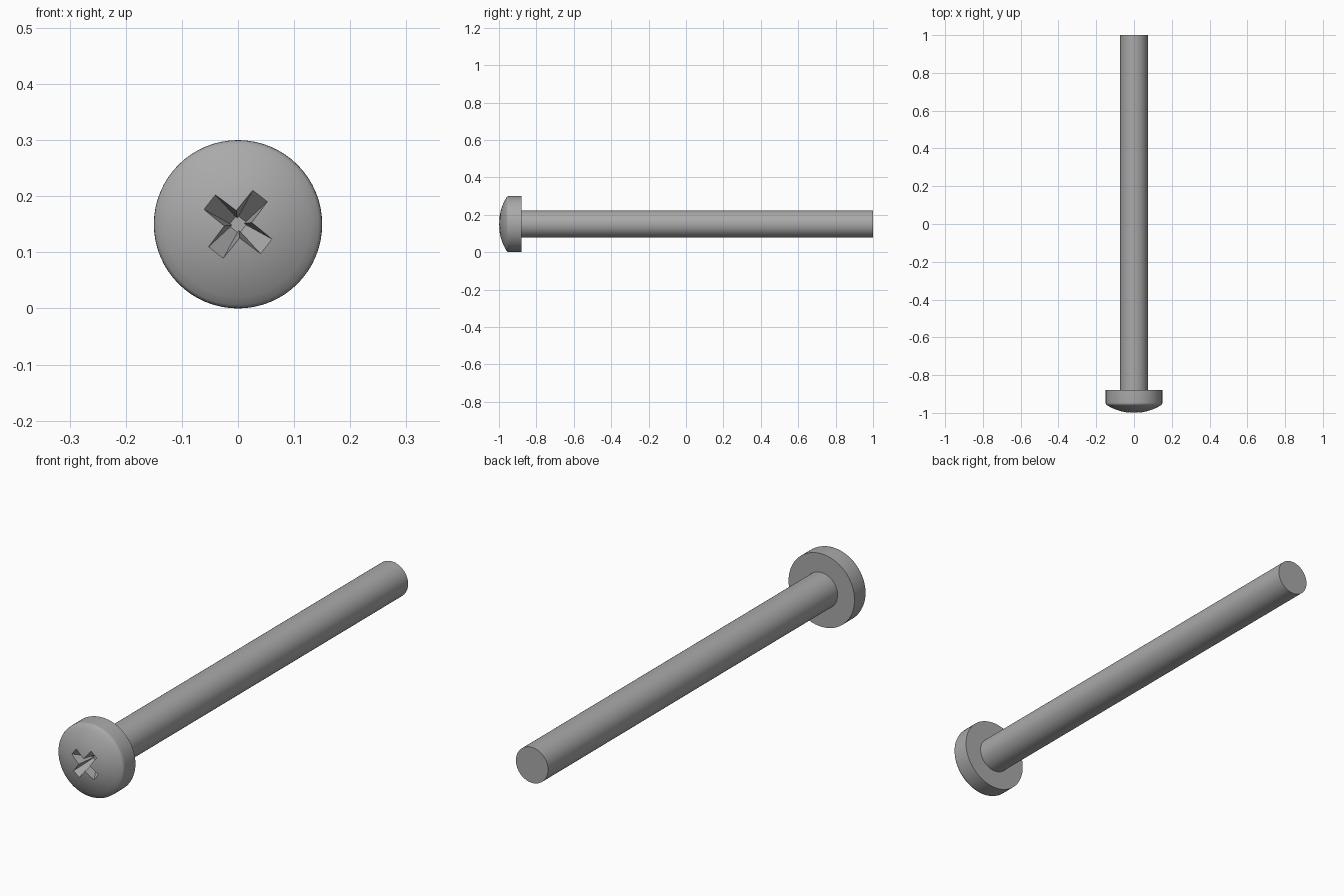
import bpy, bmesh
from math import sin, cos, pi, radians, sqrt

if "Cube" in bpy.data.objects:
    bpy.data.objects.remove(bpy.data.objects["Cube"])

AXIS_Z = 0.15
SEGMENTS = 64

steel = bpy.data.materials.new("grey steel")
steel.use_nodes = True
steel.diffuse_color = (0.4, 0.4, 0.4, 1)
steel.node_tree.nodes["Principled BSDF"].inputs["Base Color"].default_value = (0.4, 0.4, 0.4, 1)


def loft(name, rings, material=steel):
    """Join rings of points into a closed solid, a single point closing an end."""
    bm = bmesh.new()
    loops = [[bm.verts.new(p) for p in ring] for ring in rings]
    for a, b in zip(loops, loops[1:]):
        n = max(len(a), len(b))
        for i in range(n):
            j = (i + 1) % n
            if len(a) == 1:
                bm.faces.new((a[0], b[i], b[j]))
            else:
                bm.faces.new((a[i], a[j], b[j], b[i]))
    for end in (loops[0], loops[-1]):
        if len(end) > 1:
            bm.faces.new(end)
    bmesh.ops.recalc_face_normals(bm, faces=bm.faces)
    mesh = bpy.data.meshes.new(name)
    bm.to_mesh(mesh)
    bm.free()
    mesh.materials.append(material)
    obj = bpy.data.objects.new(name, mesh)
    bpy.context.collection.objects.link(obj)
    obj.location.z = AXIS_Z
    return obj


def circle(radius, y):
    if radius == 0:
        return [(0, y, 0)]
    angles = [2 * pi * i / SEGMENTS for i in range(SEGMENTS)]
    return [(radius * cos(a), y, radius * sin(a)) for a in angles]


def cross(length, half_width, y, turn=radians(52)):
    """Twelve-cornered cross outline, turned about the screw axis."""
    points = []
    for k in range(4):
        t = turn + k * pi / 2
        for u, v in ((length, -half_width), (length, half_width), (half_width, half_width)):
            points.append((u * cos(t) - v * sin(t), y, u * sin(t) + v * cos(t)))
    return points


def smooth(obj):
    bpy.ops.object.select_all(action="DESELECT")
    obj.select_set(True)
    bpy.context.view_layer.objects.active = obj
    bpy.ops.object.shade_smooth_by_angle(angle=radians(30))


# Domed head with a softened rim
dome_radius = 0.272
profile = []
for i in range(11):
    r = 0.144 * i / 10
    profile.append((r, -1 + dome_radius - sqrt(dome_radius ** 2 - r ** 2)))
profile += [(0.1475, -0.955), (0.1495, -0.950), (0.15, -0.944), (0.15, -0.88)]
head = loft("head", [circle(r, y) for r, y in profile])

# Tapered cross recess cut into the head
cutter = loft("recess_cutter", [cross(0.077, 0.0186, -1.01), cross(0.012, 0.008, -0.92)])
cutter.hide_render = True
cutter.hide_viewport = True
cut = head.modifiers.new("cross recess", "BOOLEAN")
cut.operation = "DIFFERENCE"
cut.solver = "EXACT"
cut.object = cutter
bpy.context.view_layer.objects.active = head
head.select_set(True)
bpy.ops.object.modifier_apply(modifier=cut.name)
bpy.data.objects.remove(cutter)
smooth(head)

# Plain shaft
shaft = loft("shaft", [circle(0.073, -0.89), circle(0.073, 1)])
smooth(shaft)
